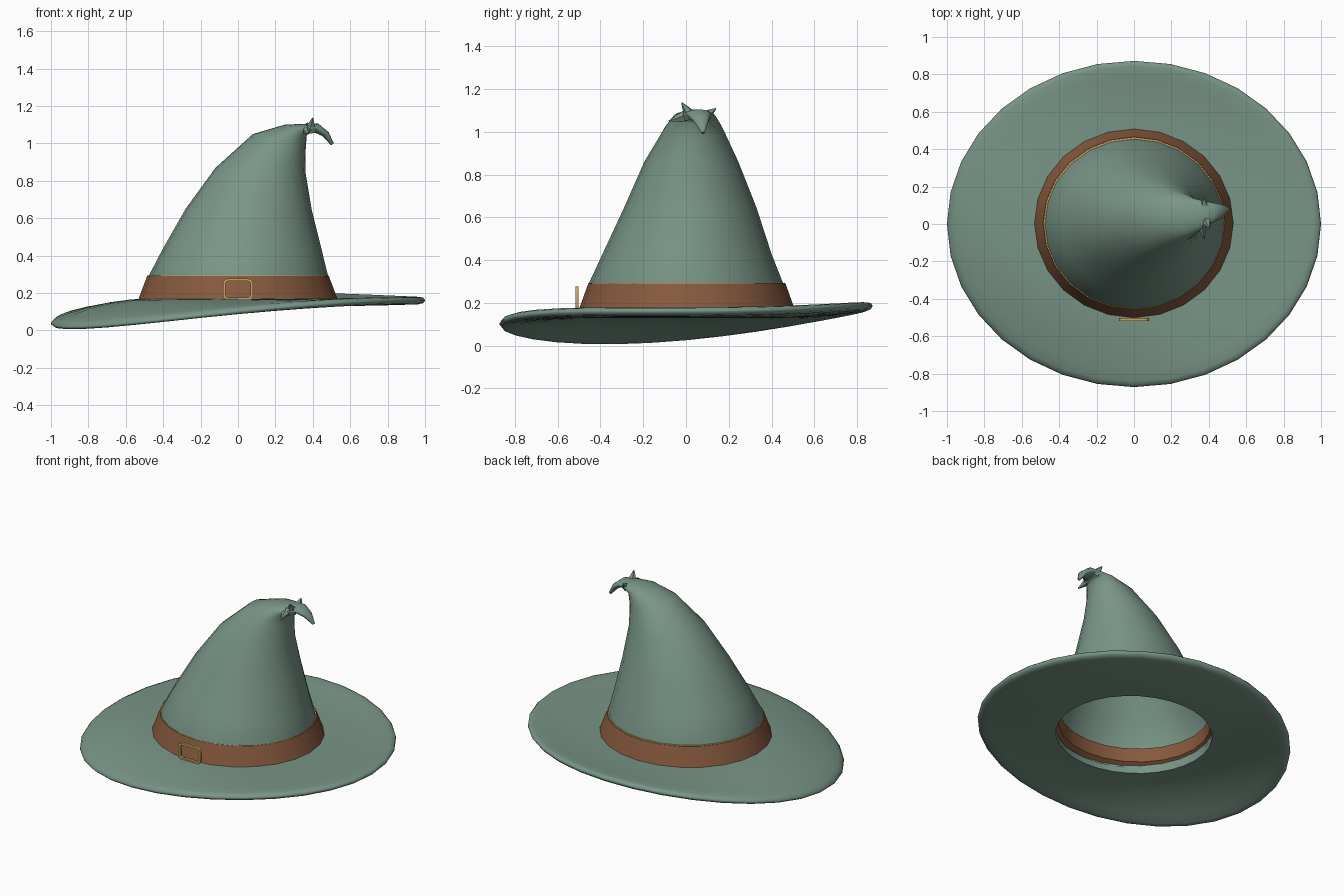
import bpy, bmesh, math
from mathutils import Vector

if "Cube" in bpy.data.objects:
    bpy.data.objects.remove(bpy.data.objects["Cube"])


def material(name, rgb):
    m = bpy.data.materials.new(name)
    m.diffuse_color = (*rgb, 1)
    m.use_nodes = True
    m.node_tree.nodes["Principled BSDF"].inputs["Base Color"].default_value = m.diffuse_color
    return m


green = material("sage_felt", (0.19, 0.30, 0.24))
brown = material("brown_leather", (0.24, 0.10, 0.048))
gold = material("brass", (0.58, 0.39, 0.12))


def loft(name, rings, mat, closed=False, cap=False, angle=40):
    """Skin a list of equal-length point rings."""
    bm = bmesh.new()
    vs = [[bm.verts.new(p) for p in r] for r in rings]
    n = len(vs[0])
    for k in range(len(vs) if closed else len(vs) - 1):
        a, b = vs[k], vs[(k + 1) % len(vs)]
        for i in range(n):
            j = (i + 1) % n
            bm.faces.new((a[i], a[j], b[j], b[i]))
    if cap:
        bm.faces.new(vs[-1])
    bmesh.ops.recalc_face_normals(bm, faces=bm.faces)
    me = bpy.data.meshes.new(name)
    bm.to_mesh(me)
    bm.free()
    me.materials.append(mat)
    ob = bpy.data.objects.new(name, me)
    bpy.context.collection.objects.link(ob)
    bpy.ops.object.select_all(action='DESELECT')
    ob.select_set(True)
    bpy.context.view_layer.objects.active = ob
    bpy.ops.object.shade_smooth_by_angle(angle=math.radians(angle))
    return ob


def angles(n):
    return [2 * math.pi * i / n for i in range(n)]


# Crown: tilted elliptical rings (left x, left z, right x, right z, centre y, half depth)
crown = [
    (-0.49, 0.15, 0.50, 0.15, 0.00, 0.475),
    (-0.478, 0.29, 0.482, 0.29, 0.00, 0.455),
    (-0.40, 0.44, 0.45, 0.42, 0.005, 0.395),
    (-0.28, 0.65, 0.395, 0.64, 0.02, 0.31),
    (-0.12, 0.87, 0.36, 0.85, 0.025, 0.22),
    (0.08, 1.05, 0.362, 0.97, 0.035, 0.14),
    (0.25, 1.10, 0.367, 1.04, 0.04, 0.10),
    (0.36, 1.105, 0.375, 1.055, 0.05, 0.075),
    (0.43, 1.105, 0.405, 1.06, 0.06, 0.055),
    (0.485, 1.06, 0.45, 1.04, 0.07, 0.035),
    (0.512, 1.00, 0.498, 0.99, 0.08, 0.008),
]
loft("crown", [[((lx + rx) / 2 + (rx - lx) / 2 * math.cos(t),
                 cy + hy * math.sin(t),
                 (lz + rz) / 2 + (rz - lz) / 2 * math.cos(t)) for t in angles(24)]
               for lx, lz, rx, rz, cy, hy in crown], green, cap=True, angle=60)


# Crumpled folds at the tip
def fold(name, base, tip, r):
    b, p = Vector(base), Vector(tip)
    d = (p - b).normalized()
    u = d.orthogonal().normalized()
    w = d.cross(u)
    loft(name, [[c + (u * math.cos(t) + w * math.sin(t)) * s for t in angles(5)]
                for c, s in ((b, r), (p, 0.003))], green, cap=True, angle=20)


fold("upper_fold", (0.385, 0.025, 1.07), (0.40, -0.02, 1.137), 0.035)
fold("front_fold", (0.36, 0.0, 1.075), (0.375, -0.08, 1.05), 0.03)
fold("back_fold", (0.38, 0.09, 1.075), (0.37, 0.14, 1.11), 0.03)


# Brim: wavy outer edge, drooping most at the front left
def edge_height(t):
    return (0.121 + 0.0625 * math.cos(t) + 0.0425 * math.sin(t)
            - 0.0225 * math.cos(2 * t) - 0.02 * math.sin(2 * t))


def brim_ring(s, off):
    ring = []
    for t in angles(32):
        z = 0.15 + (edge_height(t) - 0.15) * s ** 1.8 + off
        ring.append(((0.485 + 0.515 * s) * math.cos(t),
                     (0.46 + 0.412 * s) * math.sin(t), z))
    return ring


steps = [0, 0.2, 0.4, 0.6, 0.8, 0.93]
rim = [(0.98, 0.015), (1.0, 0.003), (1.0, -0.003), (0.98, -0.015)]
section = [(s, 0.02) for s in steps] + rim + [(s, -0.02) for s in reversed(steps)]
loft("brim", [brim_ring(s, o) for s, o in section], green, closed=True, angle=60)


# Band and its thin metal trim
def turned(name, profile, mat):
    loft(name, [[(r * math.cos(t), r * 0.95 * math.sin(t) + 0.004, z)
                 for t in angles(24)] for r, z in profile], mat, closed=True)


turned("band", [(0.535, 0.16), (0.486, 0.29), (0.466, 0.29), (0.47, 0.2)], brown)
turned("band_trim", [(0.484, 0.288), (0.483, 0.293), (0.472, 0.293), (0.472, 0.288)], gold)

# Buckle: rounded rectangular frame with a square section
hx, hz, cr, tube = 0.074, 0.05, 0.022, 0.007
rings = []
for q in range(4):
    sx = 1 if q in (0, 3) else -1
    sz = 1 if q < 2 else -1
    for k in range(5):
        a = math.pi / 2 * (q + k / 4)
        rings.append([(sx * (hx - cr) + (cr + u) * math.cos(a), -0.51 + v,
                       0.22 + sz * (hz - cr) + (cr + u) * math.sin(a))
                      for u, v in ((-tube, -0.008), (tube, -0.008),
                                   (tube, 0.008), (-tube, 0.008))])
loft("buckle", rings, gold, closed=True)
